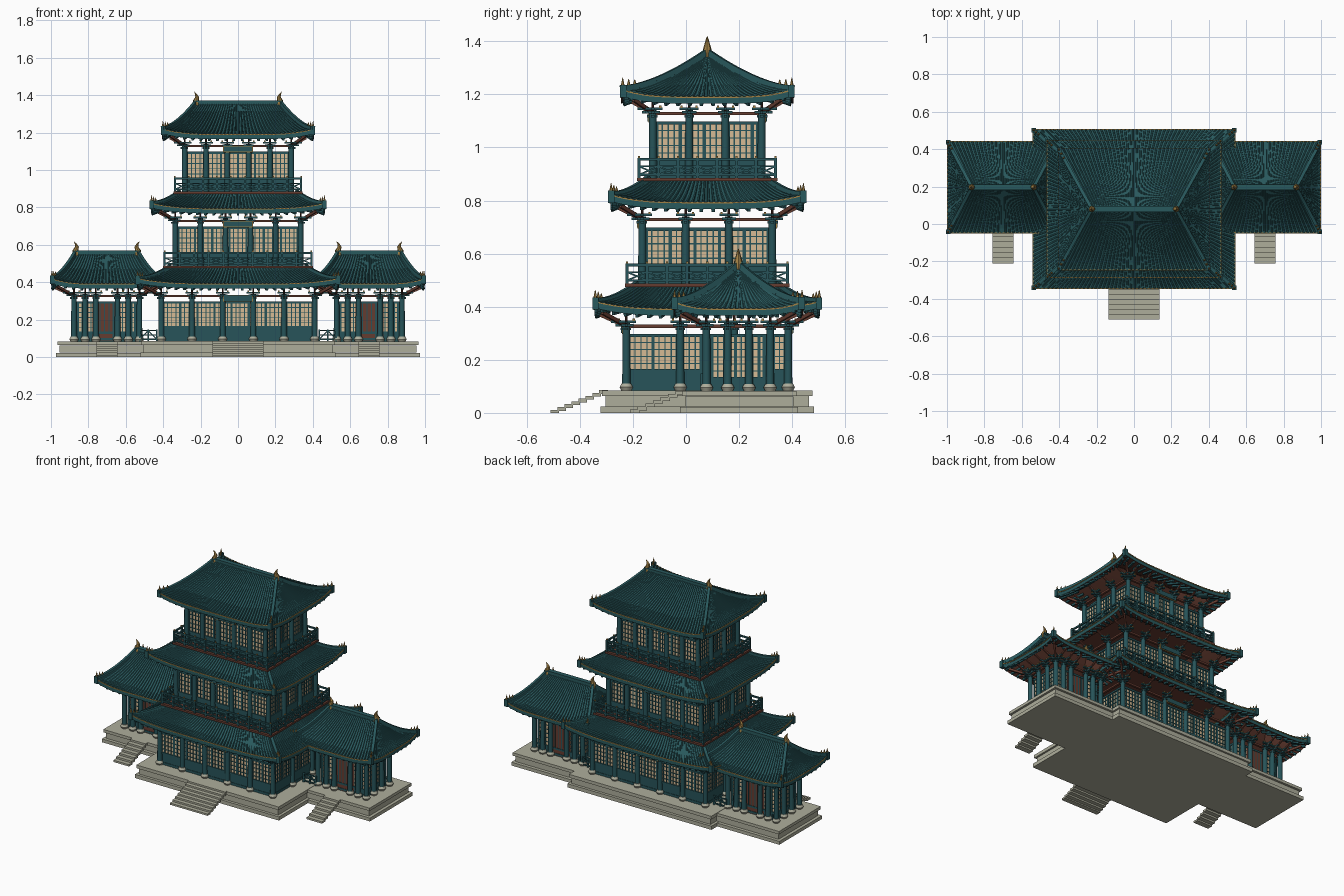
import bpy, bmesh, math
from mathutils import Vector, Matrix

if "Cube" in bpy.data.objects:
    bpy.data.objects.remove(bpy.data.objects["Cube"])

COLOURS = {
    "roof_tile": (0.022, 0.100, 0.110), "teal_timber": (0.020, 0.088, 0.100),
    "red_wood": (0.130, 0.045, 0.030), "pale_stone": (0.42, 0.42, 0.33),
    "gold": (0.36, 0.22, 0.06), "paper_cream": (0.68, 0.50, 0.30)}
MATS, parts = {}, {}
for name, rgb in COLOURS.items():
    m = MATS[name] = bpy.data.materials.new(name)
    m.use_nodes = True
    m.diffuse_color = (*rgb, 1)
    m.node_tree.nodes["Principled BSDF"].inputs["Base Color"].default_value = (*rgb, 1)


def part(name, mat):
    """Mesh that collects all geometry of one named part."""
    return parts.setdefault(name, (bmesh.new(), mat))[0]


def box(bm, c, s):
    bmesh.ops.create_cube(bm, size=1, matrix=Matrix.Translation(c) @ Matrix.Diagonal((*s, 1)))


def slab(bm, c, hx, hy, z0, z1):
    box(bm, (c[0], c[1], (z0 + z1) / 2), (2 * hx, 2 * hy, z1 - z0))


def beam(bm, a, b, w, h):
    a, b = Vector(a), Vector(b)
    d = b - a
    # keep the beam upright: side axis stays horizontal
    x = d.normalized()
    y = Vector((0, 0, 1)).cross(x).normalized()
    rot = Matrix((x, y, x.cross(y))).transposed().to_4x4()
    bmesh.ops.create_cube(bm, size=1, matrix=Matrix.Translation((a + b) / 2) @ rot
                          @ Matrix.Diagonal((d.length, w, h, 1)))


def cone(bm, p, r1, r2, h, n=12):
    bmesh.ops.create_cone(bm, cap_ends=True, segments=n, radius1=r1, radius2=r2, depth=h,
                          matrix=Matrix.Translation(Vector(p) + Vector((0, 0, h / 2))))


def sides(hx, hy):
    """Along axis, outward axis, half length and distance of four sides."""
    X, Y = Vector((1, 0, 0)), Vector((0, 1, 0))
    return [(X, -Y, hx, hy), (Y, X, hy, hx), (-X, Y, hx, hy), (-Y, -X, hy, hx)]


def up(p, dz):
    return p + Vector((0, 0, dz))


def lerp(a, b, t):
    return a + (b - a) * t


def grid(bm, rows):
    vs = [[bm.verts.new(p) for p in r] for r in rows]
    for r0, r1 in zip(vs, vs[1:]):
        for i in range(len(r0) - 1):
            bm.faces.new((r0[i], r0[i + 1], r1[i + 1], r1[i]))


def roof(name, c, eave, top, z0, z1, lift=0.03):
    tiles, under = part(name + "_tiles", "roof_tile"), part(name + "_soffit", "red_wood")
    rafters, hips = part(name + "_rafters", "teal_timber"), part(name + "_hip_ridges", "roof_tile")
    trim, spikes = part(name + "_gold_edge", "gold"), part(name + "_hip_ornaments", "gold")
    for (al, out, ea, eo), (_, _, ta, to) in zip(sides(*eave), sides(*top)):
        def surf(u, t, dz=0.0):
            p = Vector((*c, 0)) + al * u * lerp(ea, ta, t) + out * lerp(eo, to, t)
            p.z = z0 + (z1 - z0) * t ** 1.35 + lift * abs(u) ** 4 * (1 - t) ** 2 + dz
            return p
        # ribbed tile surface, starting with the hanging eave edge
        n = round(2 * ea / 0.021)
        prof = [(2 * (i + f) / n - 1, h) for i in range(n)
                for f, h in ((0, 0), (.5, 0), (.6, .008), (.9, .008))] + [(1, 0)]
        rows = [[surf(u, 0, -0.022) for u, h in prof]]
        for k in range(11):
            t = k / 10
            rows.append([surf(u, t, h * lerp(1, ta / ea, t)) for u, h in prof])
        grid(tiles, rows)
        us = [i / 12 - 1 for i in range(25)]
        grid(under, [[surf(u, k / 6, -0.022) for u in reversed(us)] for k in range(7)])
        for a, b in zip(us, us[1:]):
            beam(trim, surf(a, 0, .002), surf(b, 0, .002), .005, .005)
        m = round(2 * ea / 0.045)
        for i in range(m):
            u = (2 * i + 1) / m - 1
            beam(rafters, surf(u, .03, -.028), surf(u, .35, -.03), .012, .012)
        # hip ridge, eave corner block and its row of ornaments
        for k in range(10):
            beam(hips, surf(1, k / 10, .006), surf(1, k / 10 + .1, .006), .018, .022)
        box(hips, surf(1, .025, -.005), (.024, .024, .046))
        for k, t in enumerate((.02, .09, .16)):
            cone(spikes, surf(1, t, .012), .008, .001, .034 - .006 * k, 6)


def ridge(name, c, half, z):
    slab(part(name + "_ridge", "roof_tile"), c, half + .01, .011, z - .015, z + .014)
    slab(part(name + "_ridge_cap", "roof_tile"), c, half + .015, .015, z + .008, z + .016)
    horns = part(name + "_ridge_horns", "gold")
    for s in (-1, 1):
        prof = [(0, -.015, .017), (.004, .015, .016), (-.004, .035, .010),
                (.002, .05, .006), (.012, .064, .001)]
        ringed = []
        for dx, dz, r in prof:
            ringed.append([Vector((c[0] + s * (half + dx) + r * math.cos(a * math.pi / 4),
                                   c[1] + r * math.sin(a * math.pi / 4), z + dz)) for a in range(9)])
        grid(horns, ringed)


def storey(name, c, cols, spots, wall, z, sill, head, top, reach, bases=False):
    """Columns, lattice walls, tie beams, brackets and eave struts of one floor."""
    pillars, panes = part(name + "_columns", "teal_timber"), part(name + "_panes", "paper_cream")
    lattice, wains = part(name + "_lattice", "teal_timber"), part(name + "_wainscot", "teal_timber")
    ties, struts = part(name + "_tie_beams", "red_wood"), part(name + "_eave_struts", "red_wood")
    brackets, blocks = part(name + "_brackets", "teal_timber"), part(name + "_bracket_blocks", "gold")
    C = Vector((*c, 0))
    for i, (al, out, L, D) in enumerate(sides(*cols)):
        for f in spots[i % 2]:
            p = C + al * L * f + out * D
            if f < .99:
                cone(pillars, up(p, z), .0155, .014, top - z)
                if bases:
                    cone(part(name + "_column_bases", "pale_stone"), up(p, z), .019, .025, .012)
                    cone(part(name + "_column_bases", "pale_stone"), up(p, z + .012), .025, .018, .014)
            for k in range(3):
                q = up(p + out * .012 * k, top - .022 + .014 * k)
                beam(brackets, q - al * (.018 + .009 * k), q + al * (.018 + .009 * k), .013, .009)
                beam(brackets, q - out * .015, q + out * (.022 + .006 * k), .011, .009)
            for s in (-1, 0, 1):
                box(blocks, up(p + al * .028 * s + out * .03, top + .013), (.008, .008, .008))
            beam(struts, up(p, top - .015), up(p + out * reach, top + .03), .009, .01)
        p = C + al * L + out * D
        beam(struts, up(p, top - .01), up(p + (al + out) * reach * .9, top + .04), .012, .014)
        a, b = C - al * (L + .012) + out * D, C + al * (L + .012) + out * D
        beam(ties, up(a, top - .012), up(b, top - .012), .014, .012)
    for al, out, L, D in sides(*wall):
        o = C + out * D

        def bar(bm, u0, u1, za, zb, thick):
            beam(bm, up(o + al * u0, (za + zb) / 2), up(o + al * u1, (za + zb) / 2), thick, zb - za)
        bar(panes, -L, L, sill, head, .006)
        bar(wains, -L, L, z, sill, .014)
        for h, w in ((sill, .012), (head, .012), (z + .012, .012)):
            bar(wains, -L - .006, L + .006, h - w / 2, h + w / 2, .020)
        n = round(2 * L / .023)
        for i in range(n + 1):
            u, w = (2 * i / n - 1) * L, (.006 if i % 4 == 0 else .0025)
            bar(lattice, u - w, u + w, z if i % 4 == 0 else sill, head, .016)
        rows = round((head - sill) / .027)
        for i in range(1, rows):
            h = lerp(sill, head, i / rows)
            bar(lattice, -L, L, h - .002, h + .002, .014)


def railing(name, c, hx, hy, z, h=.07):
    bm = part(name, "teal_timber")
    for al, out, L, D in sides(hx, hy):
        o = Vector((*c, z)) + out * D
        n = round(2 * L / .075)
        for f, w in ((h, .010), (h * .62, .006), (.012, .008)):
            beam(bm, up(o - al * L, f), up(o + al * L, f), .009, w)
        for i in range(n):
            a, b = o + al * L * (2 * i / n - 1), o + al * L * (2 * (i + 1) / n - 1)
            box(bm, up(a, h / 2 + .003), (.011, .011, h + .006))
            beam(bm, up(a, .012), up(b, h * .62), .006, .006)
            beam(bm, up(a, h * .62), up(b, .012), .006, .006)
            box(part(name + "_knobs", "gold"), up(a, h + .009), (.008, .008, .007))


def stairs(name, x, half, y0, y1, top, n):
    run = (y1 - y0) / n
    for i in range(n):
        z = top * (i + .5) / n
        slab(part(name, "pale_stone"), (x, y0 + run * (i + .6)), half, run * .62, max(0, z - .008), z + .006)


# Stone platform: three layers for the hall and its wings
M = (0, .08)
for z0, z1, g in ((0, .024, .012), (.024, .064, -.006), (.064, .085, .006)):
    slab(part("hall_platform", "pale_stone"), M, .51 + g, .39 + g, z0, z1)
    slab(part("wing_platform", "pale_stone"), (0, .2), .96 + g, .21 + g, z0, z1 - .002)
stairs("hall_stairs", 0, .137, -.51, -.30, .085, 8)

# Main hall: three storeys, each under its own roof
six, four = [-1, -.6, -.2, .2, .6, 1], [-1, -1 / 3, 1 / 3, 1]
storey("ground_floor", M, (.41, .305), (six, four), (.40, .295), .085, .16, .292, .338, .10, True)
storey("middle_floor", M, (.335, .245), (six, four), (.322, .232), .485, .555, .692, .74, .09)
storey("upper_floor", M, (.285, .205), (six, four), (.272, .192), .885, .95, 1.092, 1.14, .08)
roof("lower_roof", M, (.54, .425), (.36, .265), .388, .48)
roof("middle_roof", M, (.465, .365), (.31, .22), .79, .88)
roof("top_roof", M, (.405, .325), (.225, 0), 1.187, 1.355)
ridge("top_roof", M, .222, 1.355)

# Balconies with red decks
for name, hx, hy, z in (("middle_balcony", .40, .31, .475), ("upper_balcony", .345, .265, .873)):
    slab(part(name + "_deck", "red_wood"), M, hx, hy, z, z + .012)
    railing(name + "_railing", M, hx - .008, hy - .008, z + .012)

# Blank name boards above the central bays
for y, z in ((.305, .315), (.245, .712), (.205, 1.112)):
    for s in (-1, 1):
        slab(part("board_frames", "gold"), (0, M[1] + s * (y + .013)), .080, .004, z - .018, z + .018)
        slab(part("boards", "teal_timber"), (0, M[1] + s * (y + .015)), .076, .005, z - .014, z + .014)

# Side wings
wing_spots = ([-1, -.66, -.33, .33, .66, 1], four)
for side, s in (("left", 1), ("right", -1)):
    c = (s * .702, .197)
    storey(side + "_wing", c, (.175, .12), wing_spots, (.155, .10), .083, .13, .292, .338, .10, True)
    roof(side + "_wing_roof", c, (.295, .245), (.165, 0), .388, .555)
    ridge(side + "_wing_roof", c, .163, .555)
    stairs(side + "_wing_stairs", s * .70, .056, -.21, -.01, .083, 7)
    for f in (-1, 1):
        slab(part(side + "_wing_doors", "red_wood"), (c[0], c[1] + f * .1), .075, .0072, .085, .292)
    # low fences between hall and wing
    for y in (.06, .33):
        bm = part(side + "_link_fence", "teal_timber")
        for h in (.095, .118, .142):
            beam(bm, (s * .43, y, h), (s * .53, y, h), .008, .007)
        for k in range(3):
            box(bm, (s * (.435 + .045 * k), y, .115), (.009, .009, .065))
        beam(bm, (s * .435, y, .095), (s * .48, y, .142), .006, .006)
        beam(bm, (s * .48, y, .142), (s * .525, y, .095), .006, .006)

for name, (bm, mat) in parts.items():
    me = bpy.data.meshes.new(name)
    bm.to_mesh(me)
    bm.free()
    me.materials.append(MATS[mat])
    ob = bpy.data.objects.new(name, me)
    bpy.context.collection.objects.link(ob)
    if name.endswith(("columns", "horns", "bases")):
        me.shade_smooth()
        me.set_sharp_from_angle(angle=math.radians(40))
